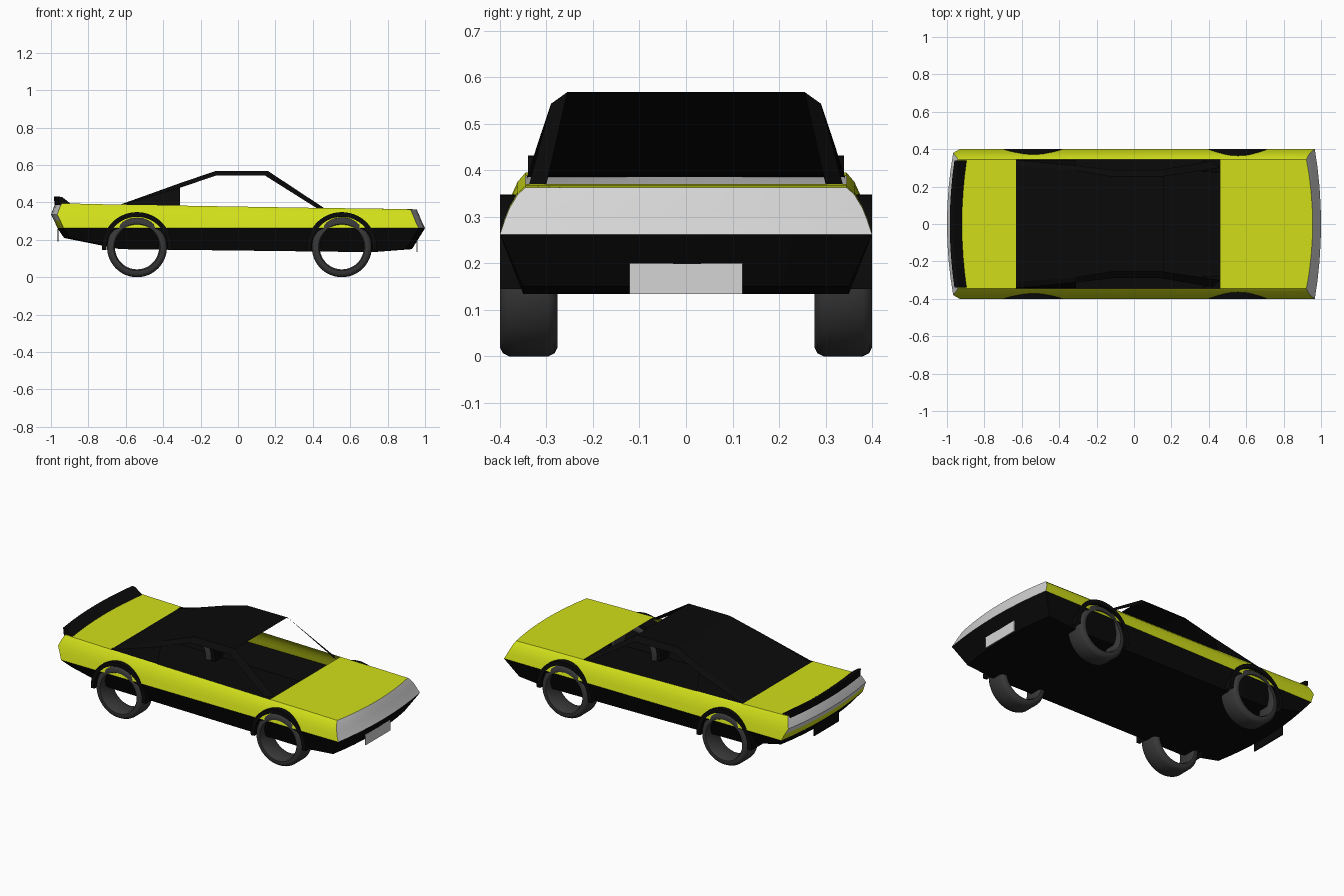
import bpy, bmesh
from math import pi, cos, sin

if "Cube" in bpy.data.objects:
    bpy.data.objects.remove(bpy.data.objects["Cube"], do_unlink=True)


def material(name, r, g, b):
    m = bpy.data.materials.new(name)
    m.use_nodes = True
    m.diffuse_color = (r, g, b, 1)
    bsdf = m.node_tree.nodes["Principled BSDF"]
    bsdf.inputs["Base Color"].default_value = (r, g, b, 1)
    bsdf.inputs["Roughness"].default_value = 0.6
    return m


YELLOW = material("yellow paint", 0.64, 0.74, 0.01)
BLACK = material("black trim", 0.003, 0.003, 0.003)
SILVER = material("silver grey", 0.66, 0.66, 0.66)
RUBBER = material("dark rubber", 0.04, 0.04, 0.04)


def finish(name, bm, mats, smooth=None):
    bmesh.ops.remove_doubles(bm, verts=bm.verts, dist=0.0005)
    bmesh.ops.recalc_face_normals(bm, faces=bm.faces)
    me = bpy.data.meshes.new(name)
    bm.to_mesh(me)
    bm.free()
    ob = bpy.data.objects.new(name, me)
    bpy.context.collection.objects.link(ob)
    for m in mats:
        me.materials.append(m)
    if smooth:
        bpy.ops.object.select_all(action="DESELECT")
        ob.select_set(True)
        bpy.context.view_layer.objects.active = ob
        bpy.ops.object.shade_smooth_by_angle(angle=smooth)
    return ob


def patch(bm, point, rows, cols, paint=lambda i, j: 0, skip=()):
    """Grid of quads over point(i, j)."""
    v = [[bm.verts.new(point(i, j)) for j in range(cols)] for i in range(rows)]
    for i in range(rows - 1):
        for j in range(cols - 1):
            if (i, j) not in skip:
                f = bm.faces.new((v[i][j], v[i + 1][j], v[i + 1][j + 1], v[i][j + 1]))
                f.material_index = paint(i, j)


def ring(bm, profile, cx, cy, cz, start, sweep, steps):
    """Sweep a closed (y, radius) profile about an axle along y."""
    loop = profile + profile[:1]

    def point(i, j):
        a = start + sweep * i / steps
        y, r = loop[j]
        return (cx + r * cos(a), cy + y, cz + r * sin(a))
    patch(bm, point, steps + 1, len(loop))


# Body shell: stations along the length, levels up the side, slices across
STATIONS = [(None, 0.21, 0.395), (-0.63, 0.15, 0.388), (0.46, 0.137, 0.370),
            (0.72, 0.134, 0.367), (None, 0.15, 0.363)]      # x, floor, top
WIDTHS = [0.35, 0.40, 0.39, 0.38, 0.362, 0.345]
RISE = [0, 0, 0.3, 0.55, 0.85, 1]
REAR = [-0.93, -0.965, -0.983, -1.0, -0.985, -0.975]
NOSE = [0.93, 1.0, 0.985, 0.975, 0.962, 0.955]
BELT, SLICES, LEVELS = 0.262, 9, len(WIDTHS)
LAST = len(STATIONS) - 1


def shell(s, level, k):
    u = 2 * k / (SLICES - 1) - 1
    x, floor, top = STATIONS[s]
    if s == 0:
        x = REAR[level] + 0.033 * u * u
    elif s == LAST:
        x = NOSE[level] - 0.033 * u * u
    z = floor if level == 0 else BELT + RISE[level] * (top - BELT)
    return (x, u * WIDTHS[level], z)


bm = bmesh.new()
cabin_gap = [(1, k) for k in range(SLICES)]
patch(bm, lambda s, k: shell(s, LEVELS - 1, k), LAST + 1, SLICES, skip=cabin_gap)
patch(bm, lambda s, k: shell(s, 0, k), LAST + 1, SLICES, lambda i, j: 1)
for edge in (0, SLICES - 1):
    patch(bm, lambda s, l: shell(s, l, edge), LAST + 1, LEVELS,
          lambda i, j: 1 if j == 0 else 0)
patch(bm, lambda l, k: shell(LAST, l, k), LEVELS, SLICES,
      lambda i, j: 1 if i == 0 else 2)
patch(bm, lambda l, k: shell(0, l, k), LEVELS, SLICES,
      lambda i, j: 1 if i == 0 else 0 if i == 1 else 2)
finish("body_shell", bm, [YELLOW, BLACK, SILVER], 0.35)

# Cabin: roof, opaque fastback and slim pillars, with open windows
INNER = [(-0.63, 0.31, 0.388), (-0.31, 0.285, 0.503), (-0.12, 0.255, 0.568),
         (0.16, 0.255, 0.568), (0.46, 0.30, 0.370)]
OUTER = [(-0.63, 0.342, 0.385), (-0.31, 0.312, 0.478), (-0.12, 0.29, 0.543),
         (0.145, 0.29, 0.543), (0.42, 0.337, 0.370)]


def cabin(i, j):
    x, y, z = (OUTER if j in (0, 3) else INNER)[i]
    return (x, y if j > 1 else -y, z)


bm = bmesh.new()
patch(bm, cabin, len(INNER), 4, skip=[(3, 1)])
for side in (-1, 1):
    quarter = [OUTER[0], OUTER[1], (-0.31, 0.342, 0.38)]
    bm.faces.new([bm.verts.new((x, side * y, z)) for x, y, z in quarter])
finish("cabin_top", bm, [BLACK])

# Tail spoiler: a bowed wedge across the boot
WEDGE = [(-0.98, 0.385), (-0.985, 0.432), (-0.965, 0.428), (-0.915, 0.39)]


def spoiler(k, j):
    u = 2 * k / (SLICES - 1) - 1
    x, z = WEDGE[j % len(WEDGE)]
    return (x + 0.025 * u * u, 0.34 * u, z)


bm = bmesh.new()
patch(bm, spoiler, SLICES, len(WEDGE) + 1)
for k in (0, SLICES - 1):
    bm.faces.new([bm.verts.new(spoiler(k, j)) for j in range(len(WEDGE))])
finish("tail_spoiler", bm, [BLACK])

# Number plates, left blank
for name, x, z, mat in (("front_plate", 0.957, 0.167, SILVER),
                        ("rear_plate", -0.962, 0.225, BLACK)):
    bm = bmesh.new()
    bmesh.ops.create_cube(bm, size=1)
    for v in bm.verts:
        v.co = (x + v.co.x * 0.006, v.co.y * 0.242, z + v.co.z * 0.066)
    finish(name, bm, [mat])

# Open tyres and the half-round arches over them
TYRE = [(-0.062, 0.125), (-0.062, 0.14), (-0.056, 0.153), (-0.042, 0.16),
        (0.042, 0.16), (0.056, 0.153), (0.062, 0.14), (0.062, 0.125),
        (0.05, 0.118), (-0.05, 0.118)]
ARCH = [(-0.06, 0.163), (-0.06, 0.188), (0.062, 0.188), (0.062, 0.163)]
for end, x in (("front", 0.555), ("rear", -0.54)):
    for side, y in (("left", 0.338), ("right", -0.338)):
        bm = bmesh.new()
        ring(bm, TYRE, x, y, 0.16, 0, 2 * pi, 48)
        finish(f"{end}_{side}_tyre", bm, [RUBBER], 0.7)
        bm = bmesh.new()
        profile = [(p if y > 0 else -p, r) for p, r in ARCH]
        ring(bm, profile, x, y, 0.16, -0.08, pi + 0.16, 28)
        finish(f"{end}_{side}_arch", bm, [BLACK], 0.5)
